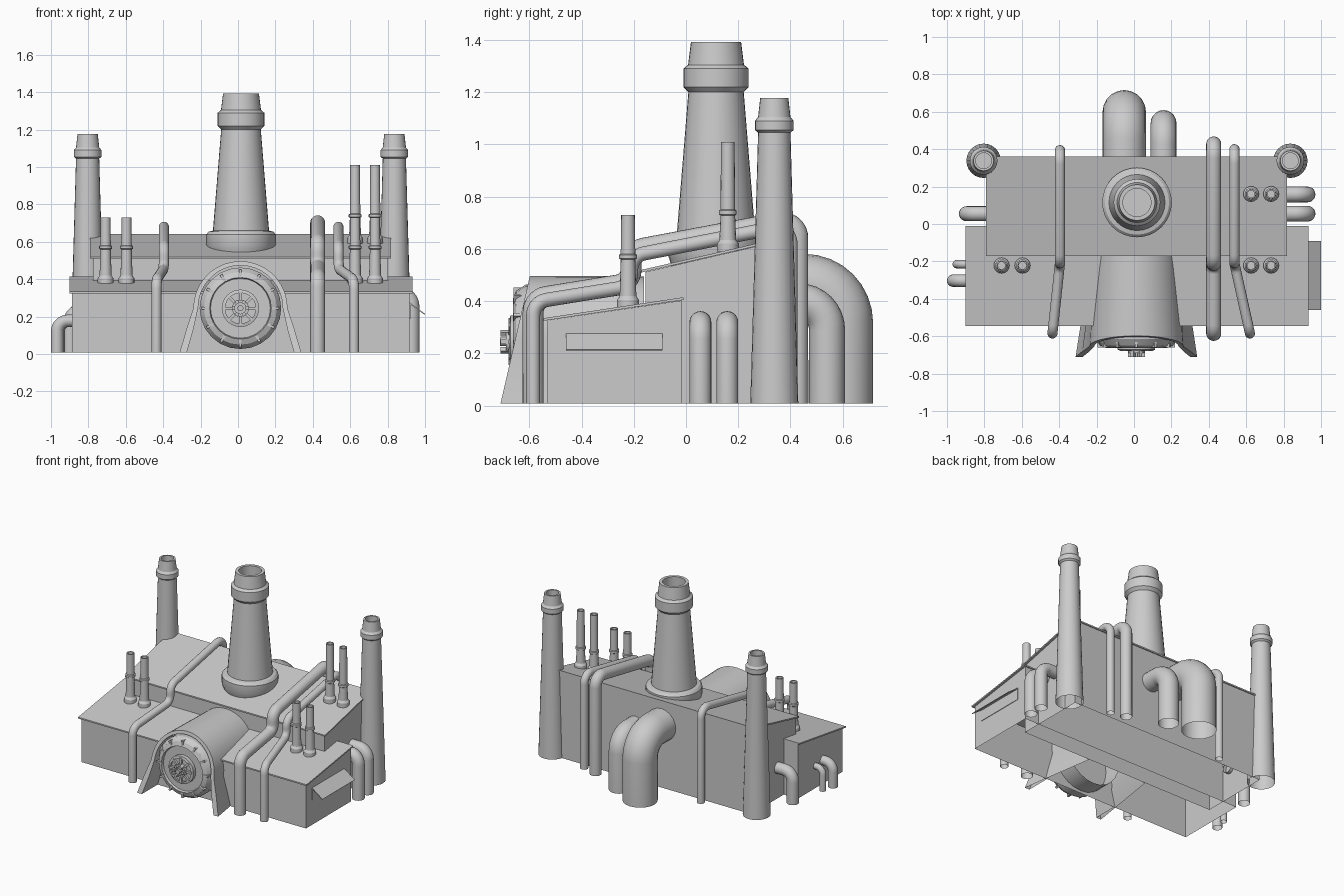
import bpy, bmesh, math
from mathutils import Vector

if "Cube" in bpy.data.objects:
    bpy.data.objects.remove(bpy.data.objects["Cube"])

COLOR = (0.6, 0.6, 0.6, 1)
grey = bpy.data.materials.new("plain grey")
grey.use_nodes = True
grey.diffuse_color = COLOR
grey.node_tree.nodes["Principled BSDF"].inputs["Base Color"].default_value = COLOR
GROUND = .008


def smooth(ob):
    bpy.ops.object.select_all(action='DESELECT')
    ob.select_set(True)
    bpy.context.view_layer.objects.active = ob
    bpy.ops.object.shade_smooth_by_angle(angle=math.radians(30))


def finish(name, bm, is_smooth=False):
    me = bpy.data.meshes.new(name)
    bm.to_mesh(me)
    bm.free()
    me.materials.append(grey)
    ob = bpy.data.objects.new(name, me)
    bpy.context.collection.objects.link(ob)
    if is_smooth:
        smooth(ob)
    return ob


def lathe(name, profile, loc, sides=24, forward=False):
    """Spin (radius, height) pairs about z, or about -y when forward; open at the start."""
    bm = bmesh.new()
    rings = []
    for r, h in profile:
        ring = []
        for i in range(sides):
            a = math.tau * i / sides
            c, s = r * math.cos(a), r * math.sin(a)
            co = Vector((c, -h, s)) if forward else Vector((c, s, h))
            ring.append(bm.verts.new(co + Vector(loc)))
        rings.append(ring)
    for lo, hi in zip(rings, rings[1:]):
        for i in range(sides):
            j = (i + 1) % sides
            bm.faces.new((lo[i], lo[j], hi[j], hi[i]))
    bm.faces.new(rings[-1])
    return finish(name, bm, True)


def loft(sections, closed):
    """Skin matching outlines; closed outlines also get end caps."""
    bm = bmesh.new()
    loops = [[bm.verts.new(p) for p in s] for s in sections]
    n = len(loops[0])
    for a, b in zip(loops, loops[1:]):
        for i in range(n if closed else n - 1):
            j = (i + 1) % n
            bm.faces.new((a[i], a[j], b[j], b[i]))
    if closed:
        bm.faces.new(loops[0])
        bm.faces.new(loops[-1])
    bmesh.ops.recalc_face_normals(bm, faces=bm.faces)
    return bm


def prism(name, outline, x0, x1, open_below=False):
    """Extrude a (y, z) outline along x."""
    bm = loft([[(x, y, z) for y, z in outline] for x in (x0, x1)], True)
    if open_below:
        floor = [f for f in bm.faces if f.normal.z < -.9]
        bmesh.ops.delete(bm, geom=floor, context='FACES')
    return finish(name, bm)


def pipe(name, points, radius, bend):
    """Round open pipe along a path with filleted corners."""
    pts = [Vector(p) for p in points]
    path = [pts[0]]
    for a, b, c in zip(pts, pts[1:], pts[2:]):
        u, v = (a - b).normalized(), (c - b).normalized()
        turn = math.pi - u.angle(v)
        cut = min(bend * math.tan(turn / 2), (a - b).length * .49, (c - b).length * .49)
        rad = cut / math.tan(turn / 2)
        center = b + (u + v).normalized() * math.hypot(cut, rad)
        start, end = b + u * cut - center, b + v * cut - center
        steps = max(2, round(turn / 0.2))
        for k in range(steps + 1):
            path.append(center + start.slerp(end, k / steps) * rad)
    path.append(pts[-1])
    cu = bpy.data.curves.new(name, 'CURVE')
    cu.dimensions = '3D'
    cu.bevel_depth = radius
    cu.bevel_resolution = 8
    sp = cu.splines.new('POLY')
    sp.points.add(len(path) - 1)
    for q, p in zip(sp.points, path):
        q.co = (*p, 1)
    cu.materials.append(grey)
    ob = bpy.data.objects.new(name, cu)
    bpy.context.collection.objects.link(ob)
    bpy.ops.object.select_all(action='DESELECT')
    ob.select_set(True)
    bpy.context.view_layer.objects.active = ob
    bpy.ops.object.convert(target='MESH')
    smooth(bpy.context.object)


# Two stepped halls, open below, with sloping roof plates
def hall(name, x0, x1, y0, y1, z0, z1):
    prism(name + "_walls", [(y0 + .015, GROUND), (y1 - .005, GROUND), (y1 - .005, z1 - .012),
                            (y0 + .015, z0 - .008)], x0 + .015, x1 - .015, True)
    prism(name + "_roof", [(y0, z0 - .01), (y1, z1 - .01), (y1, z1), (y0, z0)], x0, x1)


hall("rear_hall", -.79, .818, -.17, .362, .52, .642)
hall("front_hall", -.902, .932, -.545, -.01, .335, .415)

# Sloping awning above a side hatch
prism("hatch_plate", [(-.46, .187), (-.09, .187), (-.09, .27), (-.46, .27)], .912, .921)
awning = prism("hatch_awning", [(-.46, 0), (-.09, 0), (-.09, .006), (-.46, .006)], 0, .11)
awning.location = (.908, 0, .275)
awning.rotation_euler.y = math.radians(36)

# Chimneys with collars and hollow tops
lathe("main_chimney", [(.165, .5), (.178, .56), (.186, .58), (.186, .64), (.172, .655),
                       (.15, .66), (.106, 1.2), (.125, 1.22), (.125, 1.29), (.107, 1.305),
                       (.096, 1.392), (.075, 1.392), (.078, 1.25)], (.016, .115, 0), 32)
for side, x in (("right", -.804), ("left", .836)):
    lathe(side + "_chimney", [(.092, GROUND), (.062, 1.045), (.074, 1.055), (.074, 1.09),
                              (.062, 1.105), (.054, 1.177), (.042, 1.177), (.042, 1.08)],
          (x, .338, 0))

# Slim vent stacks on the roofs
for row, y, z, h, spots in (("front", -.222, .375, .355, (-.708, -.596, .626, .733)),
                            ("rear", .16, .59, .42, (.626, .733))):
    ring = h * .33 if row == "rear" else h * .52
    for i, x in enumerate(spots):
        lathe(f"{row}_vent_{i + 1}",
              [(.042, 0), (.042, .03), (.032, .045), (.028, ring), (.034, ring + .004),
               (.034, ring + .018), (.028, ring + .022), (.026, h), (.019, h), (.019, h - .06)],
              (x, y, z), 16)


# Arched turbine housing: a flared vault, open below, with a slanted mouth
def arch(width, top, foot, y, slant):
    right = [(foot, GROUND), (foot - .035, .13)]
    right += [(width * math.cos(a), top - width + width * math.sin(a))
              for a in [math.radians(d) for d in range(0, 90, 10)]]
    outline = right + [(0, top)] + [(-x, z) for x, z in reversed(right)]
    return [(.013 + x, y + slant * z, z) for x, z in outline]


finish("turbine_housing", loft([
    arch(.222, .495, .24, -.16, 0), arch(.252, .497, .325, -.712, .23),
    arch(.226, .474, .287, -.712, .23), arch(.226, .474, .287, -.53, 0)], False), True)

# Turbine face: stepped drum, rim blocks, hub plate and spokes
C = (.013, 0, .245)
lathe("turbine_drum", [(.218, .4), (.218, .615), (.195, .65), (.165, .662), (.16, .645)],
      C, 24, True)
lathe("hub_plate", [(.1, .6), (.1, .672), (.082, .676), (.082, .664), (.05, .664)], C, 24, True)
lathe("hub", [(.045, .6), (.045, .69), (.03, .69), (.03, .68), (.016, .68), (.016, .712)],
      C, 16, True)


def radial_blocks(name, count, radius, size, y):
    bm = bmesh.new()
    for i in range(count):
        a = math.tau * i / count
        made = bmesh.ops.create_cube(bm, size=1)["verts"]
        for v in made:
            r, t = radius + v.co.x * size[0], v.co.z * size[2]
            v.co = (C[0] + r * math.cos(a) - t * math.sin(a), y + v.co.y * size[1],
                    C[2] + r * math.sin(a) + t * math.cos(a))
    bmesh.ops.recalc_face_normals(bm, faces=bm.faces)
    finish(name, bm)


radial_blocks("rim_blocks", 12, .185, (.045, .036, .014), -.642)
radial_blocks("hub_spokes", 8, .065, (.05, .02, .016), -.67)
radial_blocks("hub_bolts", 6, .037, (.018, .03, .018), -.695)

# Long pipes climbing over both roofs
for name, xf, xr, r, back, lift in (("right_roof_pipe", -.436, -.396, .027, .395, .006),
                                    ("wide_roof_pipe", .426, .426, .04, .428, .014),
                                    ("slim_roof_pipe", .62, .537, .027, .4, .006)):
    pipe(name, [(xf, -.585, GROUND), (xf, -.585, .37 + r), (xr, -.21, .43 + r),
                (xr, -.21, .54 + r + lift), (xr, back, .66 + r + lift), (xr, back, GROUND)],
         r, .06)

# Large exhaust elbows at the back
pipe("wide_exhaust", [(-.052, .3, .465), (-.052, .6, .465), (-.052, .6, GROUND)], .116, .17)
pipe("narrow_exhaust", [(.158, .3, .4), (.158, .54, .4), (.158, .54, GROUND)], .069, .11)

# Short elbows on the side walls
for name, wall, x, y, z, r in (("left_elbow_1", .75, .928, .055, .32, .042),
                               ("left_elbow_2", .75, .928, .158, .32, .042),
                               ("right_elbow_1", -.75, -.896, .055, .23, .04),
                               ("right_elbow_2", -.85, -.948, -.215, .17, .022),
                               ("right_elbow_3", -.85, -.967, -.303, .178, .033)):
    pipe(name, [(wall, y, z), (x, y, z), (x, y, GROUND)], r, .065)
